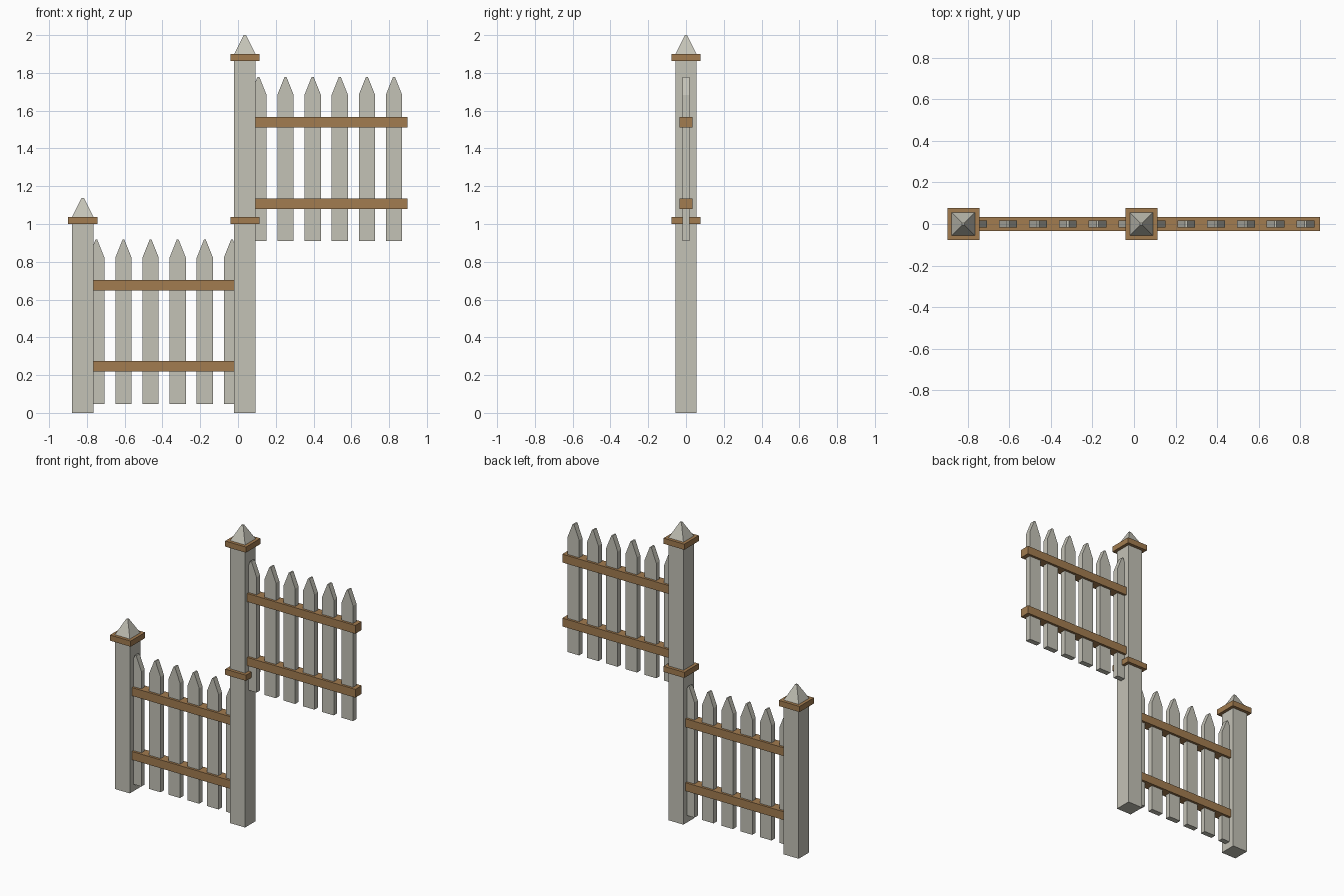
import bpy, bmesh

if "Cube" in bpy.data.objects:
    bpy.data.objects.remove(bpy.data.objects["Cube"])

wood = bpy.data.materials.new("brown_wood")
wood.diffuse_color = (0.36, 0.20, 0.08, 1)
wood.use_nodes = True
wood.node_tree.nodes["Principled BSDF"].inputs["Base Color"].default_value = wood.diffuse_color
paint = bpy.data.materials.new("weathered_grey")
paint.diffuse_color = (0.55, 0.54, 0.47, 1)
paint.use_nodes = True
paint.node_tree.nodes["Principled BSDF"].inputs["Base Color"].default_value = paint.diffuse_color


def loft(name, rings, mat):
    """Stack rectangular rings (cx, half_x, half_y, z) into a closed solid."""
    bm = bmesh.new()
    loops = [[bm.verts.new((cx + sx * hx, sy * hy, z))
              for sx, sy in ((-1, -1), (1, -1), (1, 1), (-1, 1))]
             for cx, hx, hy, z in rings]
    bm.faces.new(loops[0][::-1])
    bm.faces.new(loops[-1])
    for a, b in zip(loops, loops[1:]):
        for i in range(4):
            j = (i + 1) % 4
            bm.faces.new((a[i], a[j], b[j], b[i]))
    mesh = bpy.data.meshes.new(name)
    bm.to_mesh(mesh)
    bm.free()
    mesh.materials.append(mat)
    obj = bpy.data.objects.new(name, mesh)
    bpy.context.collection.objects.link(obj)
    return obj


def box(name, cx, hx, hy, z0, z1, mat):
    return loft(name, [(cx, hx, hy, z0), (cx, hx, hy, z1)], mat)


STEP_X, STEP_Z = 0.858, 0.862
POST_X = -0.822

for n, side in enumerate(("lower", "upper")):
    dx, dz = n * STEP_X, n * STEP_Z
    px = POST_X + dx

    # Square post standing on the ground, with collar and pyramid cap
    box(f"{side}_post", px, 0.056, 0.056, 0, 1.02 + dz, paint)
    box(f"{side}_post_collar", px, 0.077, 0.077, 1.0 + dz, 1.038 + dz, wood)
    loft(f"{side}_post_cap", [(px, 0.056, 0.056, 1.03 + dz),
                              (px, 0.056, 0.056, 1.038 + dz),
                              (px, 0.006, 0.006, 1.138 + dz)], paint)

    # Two horizontal rails
    for label, z in (("bottom", 0.246), ("top", 0.676)):
        box(f"{side}_{label}_rail", -0.391 + dx, 0.43, 0.034,
            z - 0.028 + dz, z + 0.028 + dz, wood)

    # Pointed pickets
    for i in range(6):
        cx = -0.75 + i * 0.1436 + dx
        loft(f"{side}_picket_{i + 1}", [(cx, 0.043, 0.018, 0.047 + dz),
                                        (cx, 0.043, 0.018, 0.822 + dz),
                                        (cx, 0.005, 0.018, 0.917 + dz)], paint)

# Middle collar on the tall post, level with the short post's collar
box("middle_collar", POST_X + STEP_X, 0.077, 0.077, 1.0, 1.038, wood)
